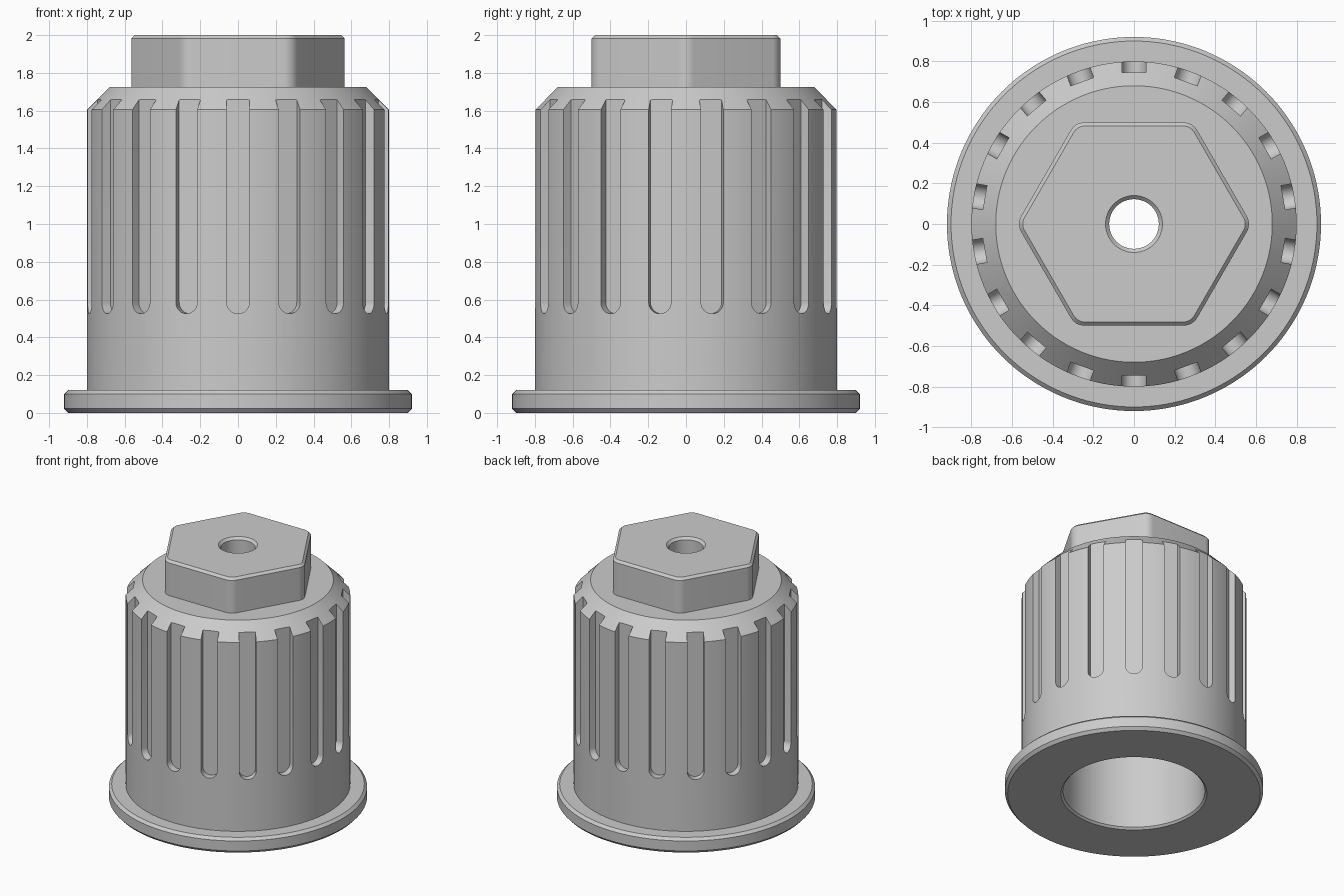
import bpy
import bmesh
import math
from mathutils import Matrix, Vector

cube = bpy.data.objects.get("Cube")
if cube:
    bpy.data.objects.remove(cube, do_unlink=True)

grey = bpy.data.materials.new("plain grey")
grey.use_nodes = True
grey.diffuse_color = (0.6, 0.6, 0.6, 1)
grey.node_tree.nodes["Principled BSDF"].inputs["Base Color"].default_value = grey.diffuse_color

SEGMENTS = 144
GROOVES = 18


def make_object(name, bm):
    bmesh.ops.recalc_face_normals(bm, faces=bm.faces)
    mesh = bpy.data.meshes.new(name)
    bm.to_mesh(mesh)
    bm.free()
    mesh.materials.append(grey)
    obj = bpy.data.objects.new(name, mesh)
    bpy.context.collection.objects.link(obj)
    return obj


def lathe(name, profile):
    """Turn (radius, height) points round z, closing both ends with flat caps."""
    bm = bmesh.new()
    rings = []
    for r, z in profile:
        angles = [math.tau * i / SEGMENTS for i in range(SEGMENTS)]
        rings.append([bm.verts.new((r * math.cos(a), r * math.sin(a), z)) for a in angles])
    for low, high in zip(rings, rings[1:]):
        for i in range(SEGMENTS):
            j = (i + 1) % SEGMENTS
            bm.faces.new((low[i], low[j], high[j], high[i]))
    bm.faces.new(rings[0])
    bm.faces.new(rings[-1])
    return make_object(name, bm)


def combine(target, tool, operation):
    mod = target.modifiers.new(operation.lower(), "BOOLEAN")
    mod.object = tool
    mod.operation = operation
    mod.solver = "EXACT"
    bpy.context.view_layer.objects.active = target
    bpy.ops.object.modifier_apply(modifier=mod.name)
    bpy.data.objects.remove(tool, do_unlink=True)


def hex_outline(apothem, fillet, steps=8):
    """Hexagon with rounded corners, one corner on +x."""
    points = []
    for k in range(6):
        corner = k * math.pi / 3
        centre = Vector((math.cos(corner), math.sin(corner))) * (apothem - fillet) / math.cos(math.pi / 6)
        for s in range(steps + 1):
            a = corner + (s / steps - 0.5) * math.pi / 3
            points.append(centre + fillet * Vector((math.cos(a), math.sin(a))))
    return points


# Flanged round body with a chamfered shoulder
body = lathe("knob_body", [
    (0.9, 0), (0.92, 0.022), (0.92, 0.1), (0.9, 0.12),
    (0.8, 0.12), (0.8, 1.605), (0.68, 1.725),
])

# Hexagonal head with a bevelled top edge
bm = bmesh.new()
layers = []
for z, inset in ((1.65, 0), (1.982, 0), (2, 0.018)):
    layers.append([bm.verts.new((p.x, p.y, z)) for p in hex_outline(0.5 - inset, 0.08 - inset)])
count = len(layers[0])
for low, high in zip(layers, layers[1:]):
    for i in range(count):
        j = (i + 1) % count
        bm.faces.new((low[i], low[j], high[j], high[i]))
bm.faces.new(layers[0])
bm.faces.new(layers[-1])
combine(body, make_object("hex_head", bm), "UNION")

# Grip grooves: round-bottomed slots running out through the shoulder
bm = bmesh.new()
half = 0.06
slot = [(half, 1.8), (-half, 1.8)]
for s in range(13):
    a = math.pi + math.pi * s / 12
    slot.append((half * math.cos(a), 0.585 + half * math.sin(a)))
for g in range(GROOVES):
    turn = Matrix.Rotation(math.tau * g / GROOVES, 4, "Z")
    inner, outer = [[bm.verts.new(turn @ Vector((x, y, z))) for x, z in slot] for y in (-0.745, -0.88)]
    bm.faces.new(inner)
    bm.faces.new(outer)
    for i in range(len(slot)):
        j = (i + 1) % len(slot)
        bm.faces.new((inner[i], inner[j], outer[j], outer[i]))
combine(body, make_object("groove_cutter", bm), "DIFFERENCE")

# Wide bore from below, narrowing to a countersunk through hole
bore = lathe("bore_cutter", [
    (0.54, -0.02), (0.505, 0.015), (0.505, 1.5),
    (0.122, 1.5), (0.122, 1.982), (0.16, 2.02),
])
combine(body, bore, "DIFFERENCE")

# Smooth round walls, crisp edges
bpy.ops.object.select_all(action="DESELECT")
body.select_set(True)
bpy.context.view_layer.objects.active = body
bpy.ops.object.shade_smooth_by_angle(angle=math.radians(25))
